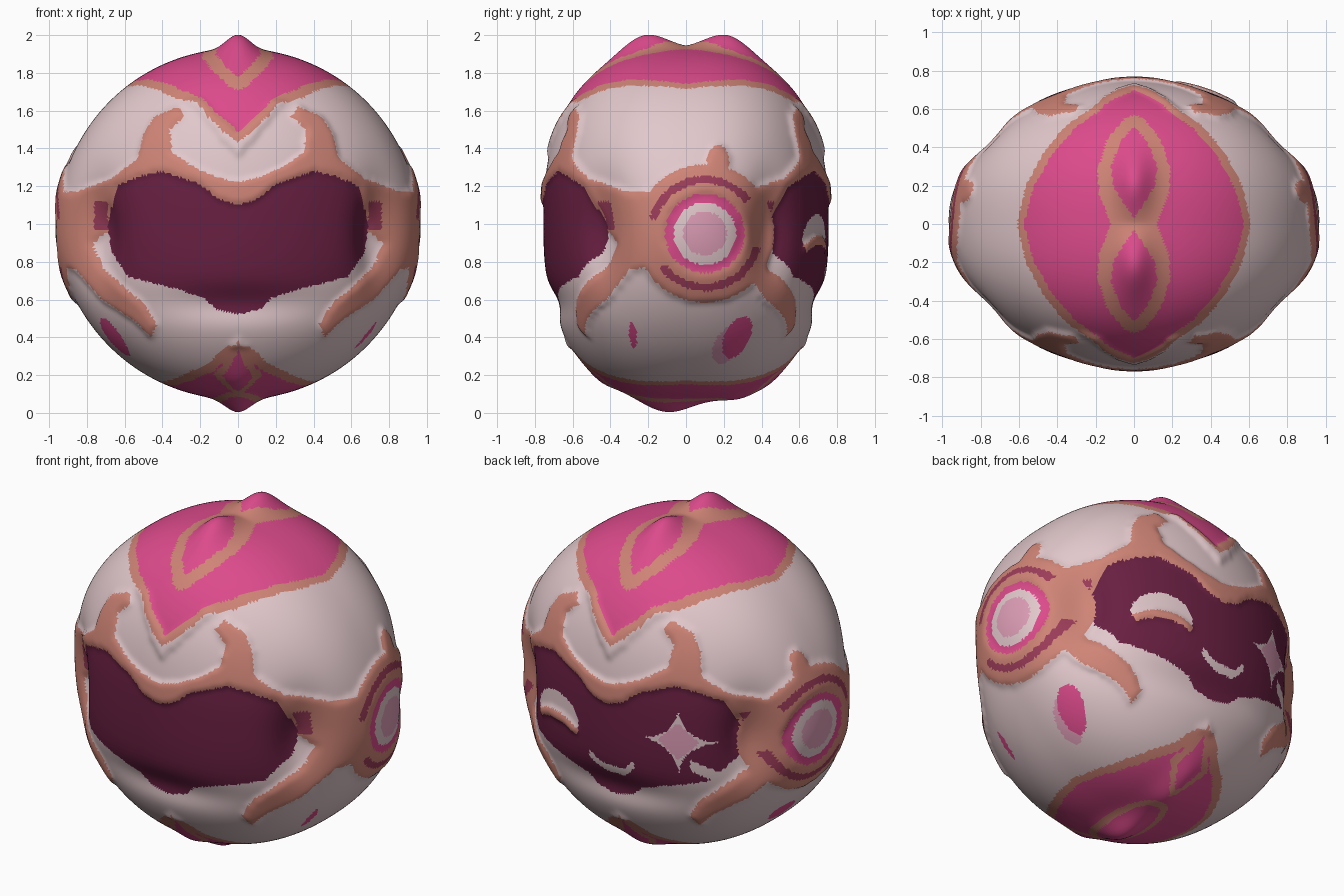
import bpy
import bmesh
from math import exp, hypot, sin, atan2
from mathutils import Vector

cube = bpy.data.objects.get("Cube")
if cube:
    bpy.data.objects.remove(cube, do_unlink=True)

# Palette in linear values
PALETTE = {
    "pale_shell": (0.76, 0.58, 0.60),
    "salmon_trim": (0.62, 0.23, 0.18),
    "hot_pink": (0.72, 0.07, 0.26),
    "dark_visor": (0.14, 0.014, 0.053),
    "crimson_mark": (0.33, 0.045, 0.10),
    "blush_pink": (0.73, 0.34, 0.47),
}
SHELL, TRIM, PINK, VISOR, CRIMSON, BLUSH = range(len(PALETTE))

# Outlines of half shapes: x is mirrored, and front and back share them
VISOR_OUTLINE = [(-.1, 1.1), (0, 1.1), (.1, 1.13), (.2, 1.21), (.4, 1.28), (.53, 1.25),
                 (.64, 1.2), (.69, 1), (.67, .85), (.58, .72), (.34, .66),
                 (.18, .61), (.12, .55), (0, .52), (-.1, .52)]
TRIM_OUTLINE = [(-.1, 1), (-.1, 1.22), (0, 1.22), (.12, 1.25), (.25, 1.31), (.35, 1.38),
                (.36, 1.5), (.28, 1.57), (.32, 1.62), (.44, 1.57), (.5, 1.48),
                (.53, 1.35), (.67, 1.24), (.78, 1.2), (.85, 1.17), (1.1, 1.17), (1.1, .8),
                (.86, .76), (.72, .6), (.55, .49), (.46, .4), (.43, .47),
                (.5, .58), (.62, .68), (.72, .78), (.77, .9), (.7, .95), (.6, 1)]
# Outlines of the crown, seen along z, one quarter each
CROWN = [(-.1, -.1), (.575, -.1), (.575, 0), (.53, .18), (.43, .36), (.31, .5), (.19, .585),
         (.13, .64), (0, .698), (-.1, .698)]
CROWN_TRIM = [(-.1, -.1), (.61, -.1), (.61, 0), (.565, .2), (.47, .38), (.35, .52), (.22, .605),
              (.16, .66), (.08, .705), (0, .727), (-.1, .727)]
PETAL = [(-.1, .03), (0, .03), (.06, .12), (.11, .2), (.12, .3), (.07, .43), (0, .51), (-.1, .51)]
PETAL_TRIM = [(-.1, -.1), (.12, -.1), (.12, 0), (.18, .15), (.19, .28), (.14, .44),
              (.05, .55), (0, .57), (-.1, .57)]
# Cheek spots: side, y, z, half sizes, lean
SPOTS = [(1, .27, .4, .07, .11, .35), (1, -.28, .41, .02, .07, -.1),
         (-1, -.3, .4, .07, .1, -.4), (-1, .12, .41, .09, .06, 0)]


def inside(u, v, outline):
    """Even-odd test for a point in an outline."""
    hit = False
    u0, v0 = outline[-1]
    for u1, v1 in outline:
        if (v0 > v) != (v1 > v) and u < (u1 - u0) * (v - v0) / (v1 - v0) + u0:
            hit = not hit
        u0, v0 = u1, v1
    return hit


def bell(*terms):
    """Smooth bump from (offset, width) pairs."""
    return exp(-sum((d / w) ** 2 for d, w in terms))


def oval(u, v, ru, rv):
    return (u / ru) ** 2 + (v / rv) ** 2 < 1


def ear_colour(y, z):
    """Concentric rings of the round ear, or None outside it."""
    r = hypot(y - .1, z - .95)
    for limit, colour in ((.115, BLUSH), (.165, SHELL), (.21, PINK), (.265, TRIM)):
        if r < limit:
            return colour
    if r < .305:
        return CRIMSON if abs(sin(atan2(z - .95, y - .1) - .2)) > .45 else TRIM
    if r < .365 or oval(y - .17, z - 1.32, .06, .1):
        return TRIM
    return None


def face_paint(x, z):
    """Wink, star eye and smile on the rear visor."""
    if oval(x - .37, z - .91, .17, .14):
        if z > .94 - 2 * (x - .37) ** 2:
            return SHELL
        if z > .89 - 2 * (x - .37) ** 2:
            return TRIM
    dx, dz = abs(x + .42), abs(z - .95)
    if (dx / .21) ** .55 + (dz / .21) ** .55 < 1:
        return BLUSH if dx + dz < .11 else SHELL
    if -.17 < x < .13 and abs(z - .7 - 4 * max(0, x) ** 2 - max(0, -x - .1)) < .024:
        return SHELL
    if -.69 < x < -.48 and abs(z - .8 - .6 * (x + .5)) < .035:
        return SHELL
    return VISOR


def crown_colour(x, y):
    """Two petals in a wide lens on top."""
    if inside(x, y, PETAL):
        return PINK
    if inside(x, y, PETAL_TRIM):
        return TRIM
    if inside(x, y, CROWN):
        return PINK
    return TRIM if inside(x, y, CROWN_TRIM) else None


def base_colour(x, y):
    """Smaller lens below, with a diamond at each end and an oval keel."""
    end = abs(abs(y) - .47)
    if x / .08 + end / .13 < 1 or oval(x, y + .05, .1, .24):
        return PINK
    if x / .13 + end / .17 < 1 or oval(x, y + .05, .14, .29):
        return TRIM
    u, v = x / .71, abs(y) / .87
    if inside(u * 1.04, v * 1.04, CROWN):
        return PINK
    return TRIM if inside(u, v, CROWN_TRIM) else None


def colour_at(p):
    """Choose the colour for a point on the surface."""
    x, y, z = abs(p.x), abs(p.y), p.z
    found = None
    if z > 1.3:
        found = crown_colour(x, y)
    elif z < .5:
        found = base_colour(x, p.y)
    if found is None and x > .6:
        found = ear_colour(p.y, z)
    if found is not None:
        return found
    if x > .5 and z < .6:
        for side, sy, sz, ry, rz, lean in SPOTS:
            off = p.y - sy - lean * (z - sz)
            if side * p.x > 0 and oval(off, z - sz, ry, rz):
                return PINK
        if p.x > 0 and oval(p.y - .23 - .35 * (z - .4), z - .36, .07, .1):
            return BLUSH
    if y > .2 and inside(x, z, VISOR_OUTLINE):
        return face_paint(p.x, z) if p.y > 0 else VISOR
    if y > .3 and .69 < x < .76 and .97 < z < 1.12:
        return CRIMSON
    return TRIM if inside(x, z, TRIM_OUTLINE) else SHELL


def shape(d):
    """Place a unit direction on the round, slightly boxy body."""
    yz = (abs(d.y / .755) ** 2.5 + abs(d.z / .93) ** 2.5) ** .8
    p = d / ((d.x / .95) ** 2 + yz) ** .5
    p.z += 1
    x, y, z = abs(p.x), abs(p.y), p.z
    # Hollows beside the visor corners and under the chin
    dent = .09 * bell((x - .76, .15), (y - .46, .15), (z - .95, .25))
    dent += .04 * bell((x, .4), (z - .58, .09)) * (y > .3)
    p -= Vector((p.x, p.y, 0)).normalized() * dent
    # Raised trim and ears
    if .35 < z < 1.65 and colour_at(p) in (TRIM, CRIMSON):
        p += d * .018
    if x > .6:
        p.x += (.02 if p.x > 0 else -.02) * bell((hypot(p.y - .1, z - .95), .3))
    # Crest petals above and the pointed keel below
    if z > 1.5:
        p.z += .09 * bell((x, .09), (y - .22, .16))
    elif z < .5:
        p.z -= .07 * bell((x, .09), (p.y + .1, .17)) + .03 * bell((x, .09), (p.y - .3, .12))
        p.z -= .02 * bell((x, .07), (y - .45, .08))
    return p


# Round shell, sculpted, softened and then painted face by face
bm = bmesh.new()
bmesh.ops.create_icosphere(bm, subdivisions=7, radius=1)
for v in bm.verts:
    v.co = shape(v.co.normalized())
for _ in range(3):
    bmesh.ops.smooth_vert(bm, verts=bm.verts[:], factor=.5,
                          use_axis_x=True, use_axis_y=True, use_axis_z=True)
for f in bm.faces:
    f.material_index = colour_at(f.calc_center_median())
    f.smooth = True
mesh = bpy.data.meshes.new("round_mask_shell")
bm.to_mesh(mesh)
bm.free()
shell = bpy.data.objects.new("round_mask_shell", mesh)
bpy.context.collection.objects.link(shell)

# One material for each colour
for name, rgb in PALETTE.items():
    mat = bpy.data.materials.new(name)
    mat.use_nodes = True
    mat.diffuse_color = (*rgb, 1)
    bsdf = mat.node_tree.nodes["Principled BSDF"]
    bsdf.inputs["Base Color"].default_value = (*rgb, 1)
    bsdf.inputs["Roughness"].default_value = .8
    mesh.materials.append(mat)
